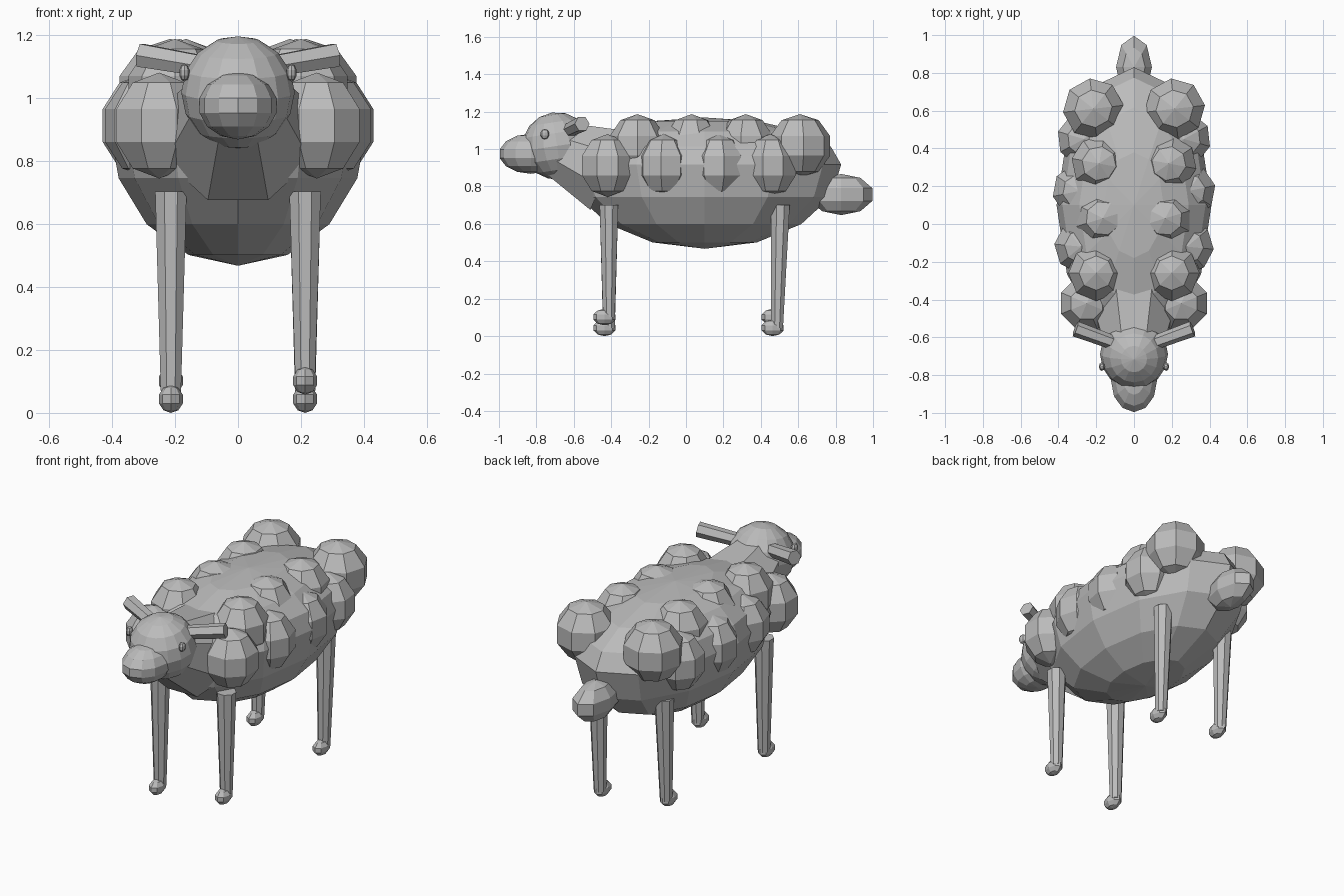
import bpy, math
from mathutils import Vector, Matrix

cube = bpy.data.objects.get("Cube")
if cube:
    bpy.data.objects.remove(cube, do_unlink=True)

grey = bpy.data.materials.new("wool grey")
grey.use_nodes = True
tone = (0.5, 0.5, 0.5, 1)
grey.diffuse_color = tone
grey.node_tree.nodes["Principled BSDF"].inputs["Base Color"].default_value = tone


def finish(name):
    ob = bpy.context.object
    ob.name = name
    ob.data.materials.append(grey)
    return ob


def ball(name, centre, size, segments=8, rings=5, tilt=0, spin=0):
    """Low-poly ellipsoid with half-sizes given by size."""
    bpy.ops.mesh.primitive_uv_sphere_add(segments=segments, ring_count=rings, radius=1)
    ob = finish(name)
    ob.data.transform(Matrix.Translation(centre) @ Matrix.Rotation(tilt, 4, 'X')
                      @ Matrix.Diagonal((*size, 1)) @ Matrix.Rotation(spin, 4, 'Z'))
    return ob


def rod(name, start, end, r1, r2, sides=8, squash=1):
    """Tapered prism running from start to end."""
    a, b = Vector(start), Vector(end)
    bpy.ops.mesh.primitive_cone_add(vertices=sides, radius1=r1, radius2=r2, depth=(b - a).length)
    ob = finish(name)
    ob.data.transform(Matrix.Translation((a + b) / 2)
                      @ (b - a).to_track_quat('Z', 'Y').to_matrix().to_4x4()
                      @ Matrix.Diagonal((squash, 1, 1, 1))
                      @ Matrix.Rotation(math.pi / sides, 4, 'Z'))
    return ob


# Body: deep belly, flatter back
body = ball("body", (0, 0, 0), (0.41, 0.73, 0.45), 12, 8)
for v in body.data.vertices:
    if v.co.z > 0:
        v.co.z *= 0.56
body.data.transform(Matrix.Translation((0, 0.1, 0.92)))

# Neck, head, muzzle and tail
rod("neck", (0, -0.72, 1.02), (0, -0.42, 0.89), 0.15, 0.25)
ball("head", (0, -0.69, 1.02), (0.18, 0.185, 0.18), 16, 8, tilt=0.15)
ball("muzzle", (0, -0.83, 0.978), (0.125, 0.17, 0.107), 12, 7)
ball("tail", (0, 0.83, 0.76), (0.1, 0.175, 0.11), 8, 5)

# Wool tufts: distance from the middle, y, radius
upper = [(0.2, -0.26, 0.155), (0.165, 0.03, 0.155), (0.185, 0.32, 0.155), (0.215, 0.61, 0.17)]
lower = [(0.25, -0.42, 0.155), (0.28, -0.12, 0.15), (0.29, 0.175, 0.15), (0.265, 0.45, 0.15)]

for side, label in ((1, "left"), (-1, "right")):
    for i, (x, y, r) in enumerate(upper):
        ball(f"{label}_upper_tuft_{i + 1}", (side * x, y, 1.02), (r, r, 0.17), spin=0.3 * i)
    for i, (x, y, r) in enumerate(lower):
        ball(f"{label}_lower_tuft_{i + 1}", (side * x, y, 0.915), (r, r, 0.168), spin=0.39 + 0.3 * i)

    # Ears and eyes
    rod(f"{label}_ear", (side * 0.09, -0.635, 1.1), (side * 0.31, -0.555, 1.138), 0.037, 0.042, 6)
    ball(f"{label}_eye", (side * 0.17, -0.755, 1.083), (0.017, 0.024, 0.028))

    # Legs: diagonal pairs, one pair slightly lifted
    for place, y, step, lift in (("front", -0.412, 0, side > 0), ("back", 0.505, -0.018, side < 0)):
        foot = 0.105 if lift else 0.047
        x = side * 0.213
        rod(f"{label}_{place}_leg", (x, y + step, foot), (x, y, 0.705), 0.034, 0.054)
        ball(f"{label}_{place}_hoof", (x, y + step - 0.024, foot), (0.04, 0.062, 0.044))

# Stand the hooves on the ground
bpy.context.view_layer.update()
objects = [o for o in bpy.data.objects if o.type == 'MESH' and o.data.materials and o.data.materials[0] == grey]
drop = min(v.co.z for o in objects for v in o.data.vertices)
for o in objects:
    o.data.transform(Matrix.Translation((0, 0, -drop)))
